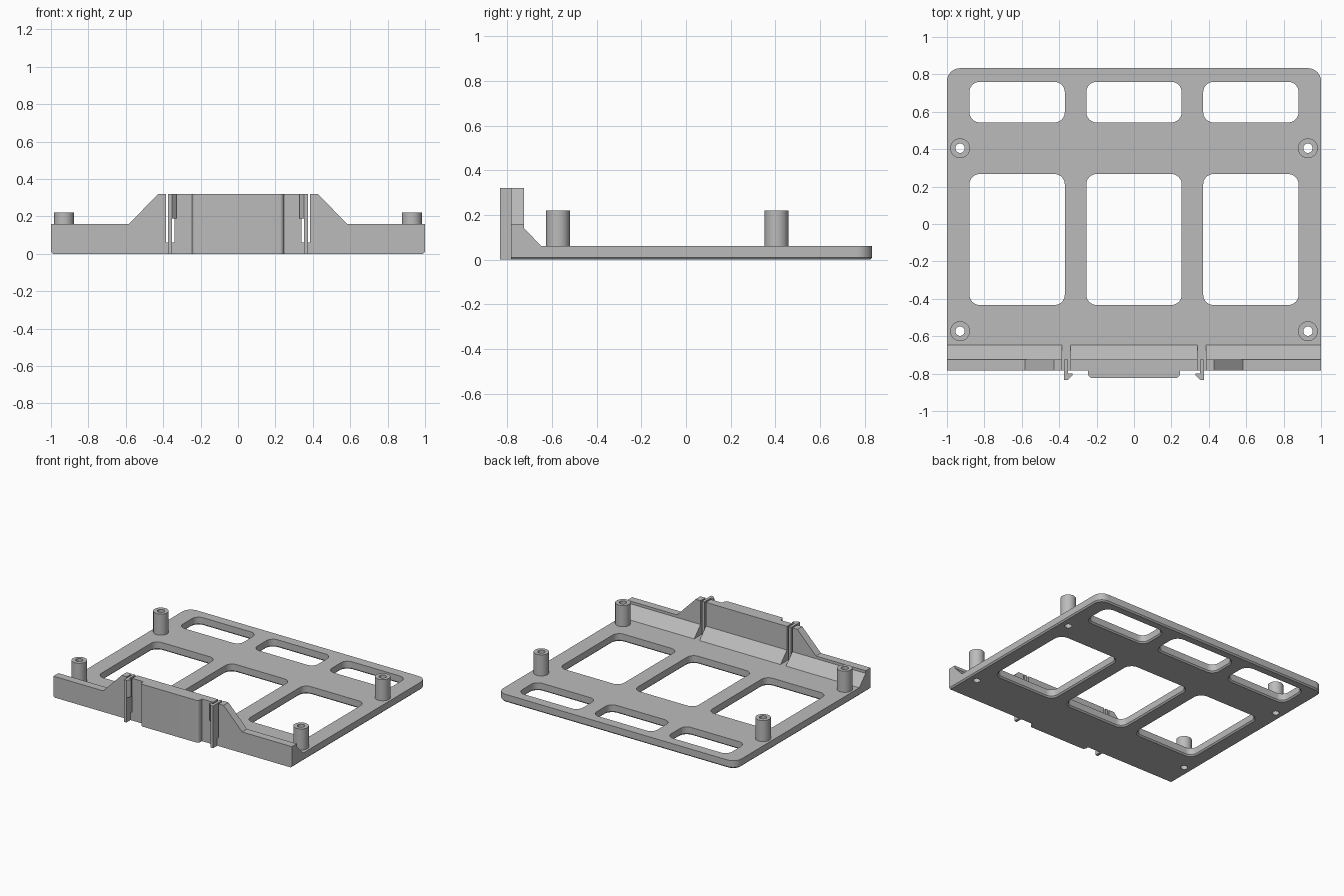
import bpy, bmesh, math
from mathutils import Vector

cube = bpy.data.objects.get("Cube")
if cube:
    bpy.data.objects.remove(cube, do_unlink=True)

grey = bpy.data.materials.new("plain_grey")
grey.use_nodes = True
colour = (0.5, 0.5, 0.5, 1)
grey.diffuse_color = colour
grey.node_tree.nodes["Principled BSDF"].inputs["Base Color"].default_value = colour

FRONT, WALL_BACK, PLATE_TOP, WALL_TOP = -0.783, -0.724, 0.06, 0.32
SLOT_IN, SLOT_OUT = 0.34, 0.385


def finish(name, bm):
    bmesh.ops.recalc_face_normals(bm, faces=bm.faces)
    mesh = bpy.data.meshes.new(name)
    bm.to_mesh(mesh)
    bm.free()
    mesh.materials.append(grey)
    obj = bpy.data.objects.new(name, mesh)
    bpy.context.collection.objects.link(obj)
    bpy.ops.object.select_all(action="DESELECT")
    obj.select_set(True)
    bpy.context.view_layer.objects.active = obj
    bpy.ops.object.shade_smooth_by_angle(angle=math.radians(30))
    return obj


def rounded_rect(x0, x1, y0, y1, r_front, r_back, steps=8):
    """Counter-clockwise outline with separate front and back corner radii."""
    pts = []
    corners = ((x1, y0, -1, 1, r_front), (x1, y1, -1, -1, r_back),
               (x0, y1, 1, -1, r_back), (x0, y0, 1, 1, r_front))
    for i, (x, y, sx, sy, r) in enumerate(corners):
        n = steps if r else 0
        for k in range(n + 1):
            a = math.pi / 2 * (i - 1 + k / max(n, 1))
            pts.append((x + sx * r + r * math.cos(a), y + sy * r + r * math.sin(a)))
    return pts


def circle(x, y, r, n=32):
    return [(x + r * math.cos(math.tau * k / n), y + r * math.sin(math.tau * k / n))
            for k in range(n)]


def stacked_slab(name, stacks):
    """Each stack lists (outline, z) levels; the end levels are capped with holes kept."""
    bm = bmesh.new()
    ends = ([], [])
    for levels in stacks:
        rings = [[bm.verts.new((x, y, z)) for x, y in outline] for outline, z in levels]
        n = len(rings[0])
        for low, high in zip(rings, rings[1:]):
            for i in range(n):
                j = (i + 1) % n
                bm.faces.new((low[i], low[j], high[j], high[i]))
        for end, ring in zip(ends, (rings[0], rings[-1])):
            end += [bm.edges.get((ring[i], ring[(i + 1) % n])) for i in range(n)]
    for end, direction in zip(ends, (-1, 1)):
        bmesh.ops.triangle_fill(bm, edges=end, use_beauty=True, normal=(0, 0, direction))
    return finish(name, bm)


def extrude_profile(name, points, offset):
    bm = bmesh.new()
    face = bm.faces.new([bm.verts.new(p) for p in points])
    out = bmesh.ops.extrude_face_region(bm, geom=[face], use_keep_orig=True)
    moved = [v for v in out["geom"] if isinstance(v, bmesh.types.BMVert)]
    bmesh.ops.translate(bm, verts=moved, vec=Vector(offset))
    return finish(name, bm)


# Base plate with windows and screw holes, chamfered underneath
C = 0.01
pegs = [(x, y) for x in (-0.93, 0.93) for y in (-0.573, 0.405)]
outer = rounded_rect(-1, 1, FRONT, 0.833, 0, 0.07)
inner = rounded_rect(-1 + C, 1 - C, FRONT, 0.833 - C, 0, 0.07 - C)
stacks = [[(inner, 0), (outer, C), (outer, PLATE_TOP)]]
for x0, x1 in ((-0.88, -0.37), (-0.255, 0.255), (0.37, 0.88)):
    for y0, y1 in ((-0.433, 0.267), (0.543, 0.76)):
        hole = rounded_rect(x0, x1, y0, y1, 0.055, 0.055)
        wide = rounded_rect(x0 - C, x1 + C, y0 - C, y1 + C, 0.055 + C, 0.055 + C)
        stacks.append([(wide, 0), (hole, C), (hole, PLATE_TOP)])
for x, y in pegs:
    bore = circle(x, y, 0.025)
    stacks.append([(bore, 0), (bore, PLATE_TOP)])
stacked_slab("base_plate", stacks)

# Hollow standoffs
for i, (x, y) in enumerate(pegs):
    stacked_slab(f"standoff_{i + 1}", [
        [(circle(x, y, r), PLATE_TOP), (circle(x, y, r), 0.22)] for r in (0.053, 0.025)])

# Raised front panel with rounded edges
panel = rounded_rect(-0.245, 0.245, -0.823, FRONT, 0.022, 0)
stacked_slab("front_panel", [[(panel, 0), (panel, WALL_TOP)]])


def wall(name, outline):
    extrude_profile(name, [(x, FRONT, z) for x, z in outline], (0, WALL_BACK - FRONT, 0))


def wedge(name, x0, x1):
    profile = ((-0.647, PLATE_TOP), (WALL_BACK, PLATE_TOP), (WALL_BACK, 0.14))
    extrude_profile(name, [(x0, y, z) for y, z in profile], (x1 - x0, 0, 0))


# Centre wall and its brace
wall("centre_wall", [(-SLOT_IN, PLATE_TOP), (SLOT_IN, PLATE_TOP),
                     (SLOT_IN, WALL_TOP), (-SLOT_IN, WALL_TOP)])
wedge("centre_brace", -SLOT_IN, SLOT_IN)

# Side walls, braces and clips
for side, s in (("left", 1), ("right", -1)):
    wall(side + "_wall", [(s * x, z) for x, z in (
        (SLOT_OUT, PLATE_TOP), (1, PLATE_TOP), (1, 0.16), (0.583, 0.16),
        (0.427, WALL_TOP), (SLOT_OUT, WALL_TOP))])
    wedge(side + "_brace", s * SLOT_OUT, s)
    arm = ((-0.833, 0), (FRONT, 0), (FRONT, PLATE_TOP), (WALL_BACK, PLATE_TOP),
           (WALL_BACK, WALL_TOP), (-0.833, WALL_TOP))
    extrude_profile(side + "_clip_arm", [(s * 0.353, y, z) for y, z in arm],
                    (s * 0.021, 0, 0))
    barb = ((0.353, -0.8), (0.33, -0.8), (0.33, -0.81), (0.353, -0.833))
    extrude_profile(side + "_clip_barb", [(s * x, y, 0.19) for x, y in barb],
                    (0, 0, WALL_TOP - 0.19))
